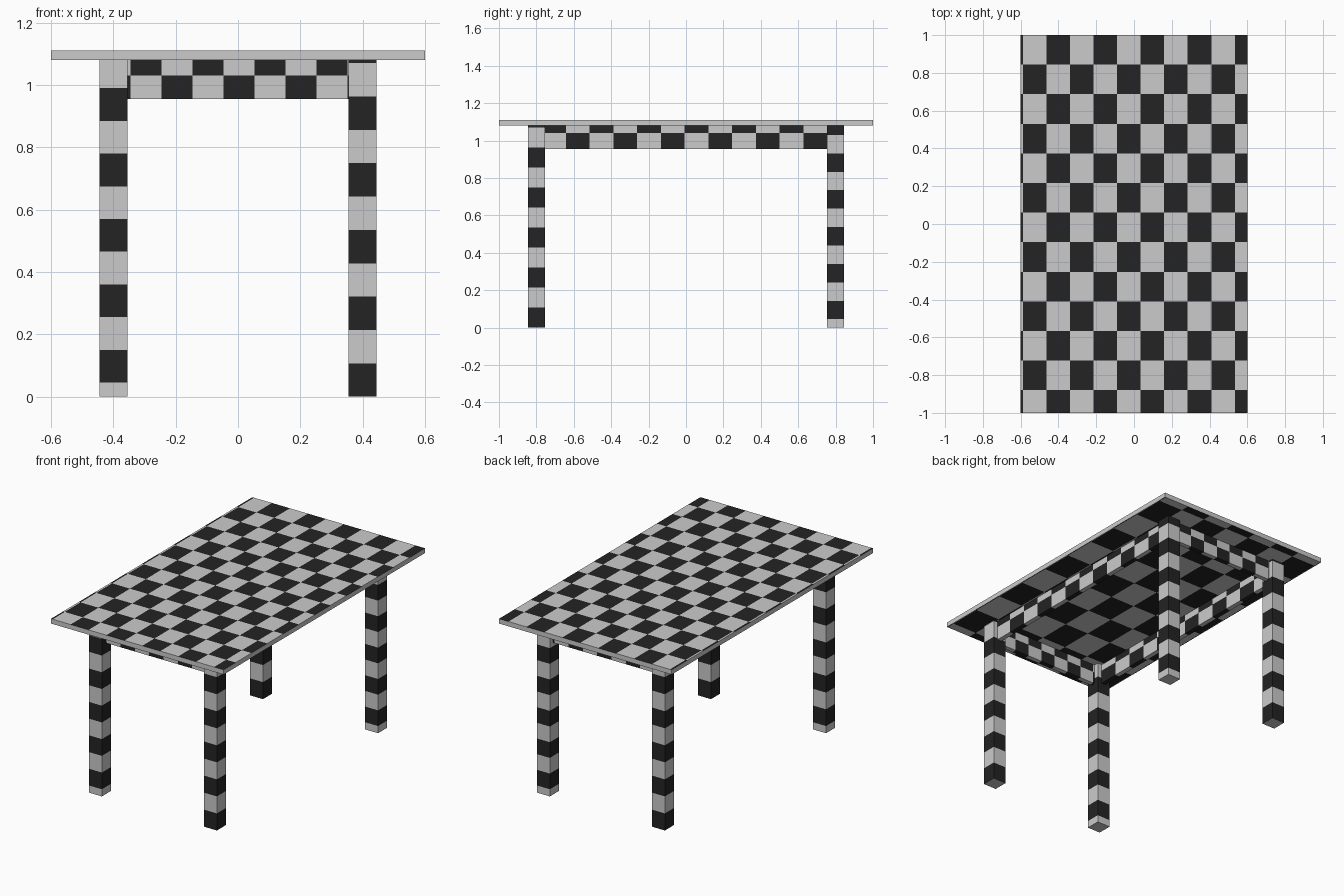
import bpy, bmesh, math
from mathutils import Vector

if "Cube" in bpy.data.objects:
    bpy.data.objects.remove(bpy.data.objects["Cube"])

# Two flat colours
def material(name, value):
    m = bpy.data.materials.new(name)
    m.diffuse_color = (value, value, value, 1)
    m.use_nodes = True
    m.node_tree.nodes["Principled BSDF"].inputs["Base Color"].default_value = m.diffuse_color
    return m

LIGHT = material("light grey", 0.6)
DARK = material("near black", 0.017)


def box(lo, hi):
    bm = bmesh.new()
    bmesh.ops.create_cube(bm, size=1)
    for v in bm.verts:
        v.co = Vector([lo[i] + (v.co[i] + 0.5) * (hi[i] - lo[i]) for i in range(3)])
    return bm


def checker(bm, grid, chosen):
    """Cut the chosen faces along a grid of (axis, origin, step) and darken alternate cells."""
    bm.normal_update()
    for axis, origin, step in grid:
        vals = [v.co[axis] for v in bm.verts]
        first = math.ceil((min(vals) - origin) / step)
        last = math.floor((max(vals) - origin) / step)
        normal = Vector([float(i == axis) for i in range(3)])
        for k in range(first, last + 1):
            faces = [f for f in bm.faces if chosen(f)]
            edges = {e for f in faces for e in f.edges}
            verts = {v for f in faces for v in f.verts}
            bmesh.ops.bisect_plane(bm, geom=faces + list(edges) + list(verts), dist=1e-5,
                                   plane_co=normal * (origin + k * step), plane_no=normal)
            bm.normal_update()
    for f in bm.faces:
        if chosen(f):
            c = f.calc_center_median()
            total = sum(math.floor((c[a] - o) / s) for a, o, s in grid)
            f.material_index = 1 if total % 2 == 0 else 0


def finish(name, bm, turn=False):
    if turn:  # half turn about the vertical axis
        for v in bm.verts:
            v.co.x, v.co.y = -v.co.x, -v.co.y
    me = bpy.data.meshes.new(name)
    bm.normal_update()
    bm.to_mesh(me)
    bm.free()
    me.materials.append(LIGHT)
    me.materials.append(DARK)
    bpy.context.collection.objects.link(bpy.data.objects.new(name, me))


H = 1.08          # underside of the top
IN, OUT = 0.355, 0.445   # leg faces in x
YIN, YOUT = 0.755, 0.845  # leg faces in y

# Table top: fine checks above, larger checks below, plain edges
bm = box((-0.6, -1, H), (0.6, 1, 1.11))
checker(bm, [(0, -0.5885, 0.1247), (1, 0.6873, 0.1567)], lambda f: f.normal.z > 0.9)
checker(bm, [(0, -0.595, 0.17), (1, -0.945, 0.21)], lambda f: f.normal.z < -0.9)
finish("table_top", bm)

# Legs: horizontal bands, each with its own start and spacing
for name, sx, sy, origin, step, turn in (
        ("front_left_leg", -1, -1, 0.045, 0.105, False),
        ("front_right_leg", 1, -1, 0.0, 0.107, False),
        ("back_left_leg", 1, -1, 0.0, 0.107, True),
        ("back_right_leg", 1, 1, 0.045, 0.0985, False)):
    xs, ys = sorted((sx * IN, sx * OUT)), sorted((sy * YIN, sy * YOUT))
    bm = box((xs[0], ys[0], 0), (xs[1], ys[1], H))
    checker(bm, [(2, origin, step)], lambda f: abs(f.normal.z) < 0.5)
    finish(name, bm, turn)

# Aprons: thin checked boards centred between the legs
for name, turn in (("front_apron", False), ("back_apron", True)):
    bm = box((-IN, -0.815, 0.955), (IN, -0.785, H))
    checker(bm, [(0, -0.345, 0.0994), (2, 1.03, 0.1)], lambda f: True)
    finish(name, bm, turn)
for name, turn in (("right_apron", False), ("left_apron", True)):
    bm = box((0.385, -YIN, 0.955), (0.415, YIN, H))
    checker(bm, [(1, -0.769, 0.127), (2, 1.04, 0.1)], lambda f: True)
    finish(name, bm, turn)
